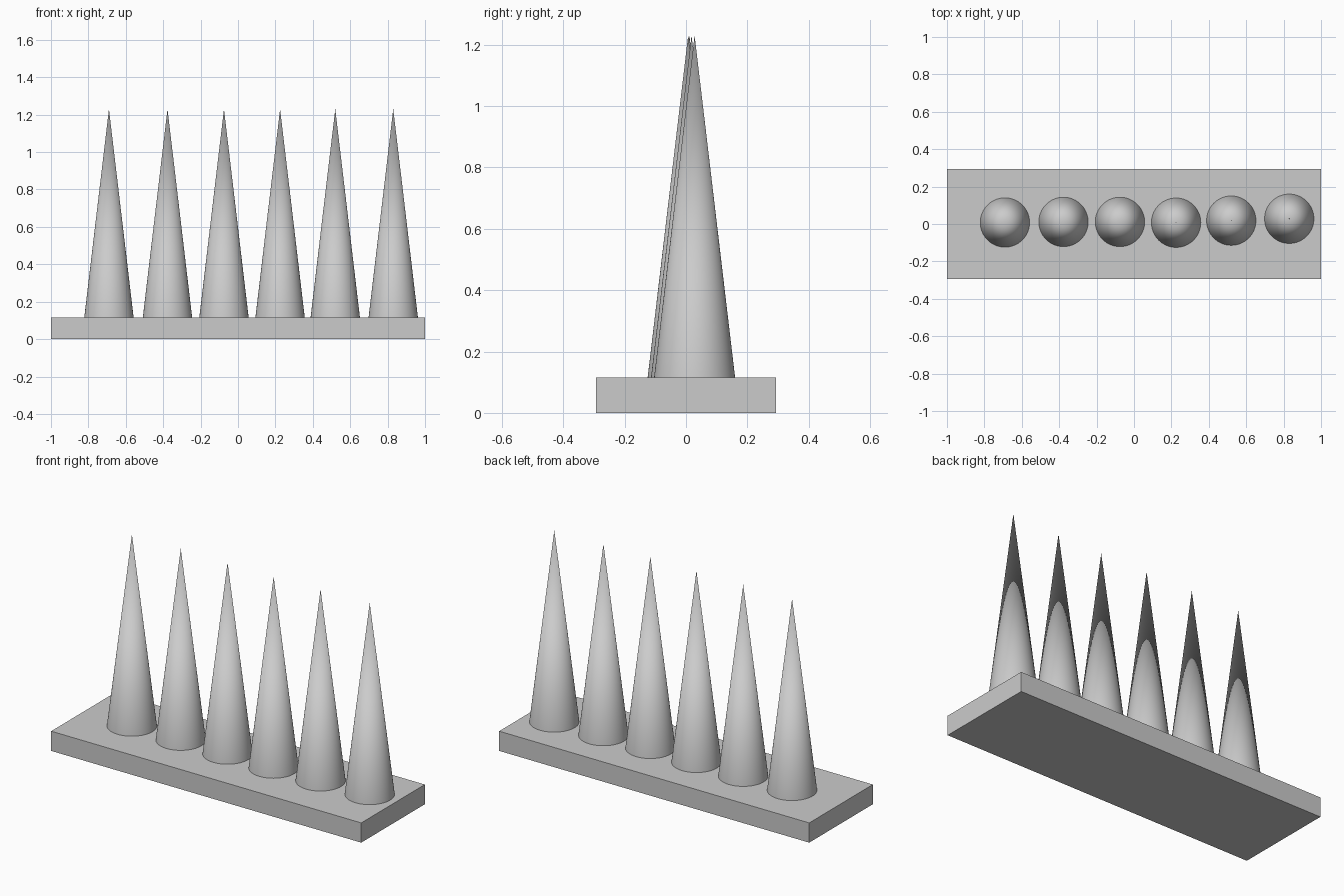
import bpy
import math

default = bpy.data.objects.get("Cube")
if default:
    bpy.data.objects.remove(default, do_unlink=True)

# Single flat colour
grey = bpy.data.materials.new("light_grey")
grey.use_nodes = True
colour = (0.6, 0.6, 0.6, 1)
grey.diffuse_color = colour
grey.node_tree.nodes["Principled BSDF"].inputs["Base Color"].default_value = colour

PLATE_TOP = 0.115
TIP = 1.23
RADIUS = 0.132

# Base plate
bpy.ops.mesh.primitive_cube_add(size=1, location=(0, 0, PLATE_TOP / 2))
plate = bpy.context.object
plate.name = "base_plate"
plate.scale = (2, 0.586, PLATE_TOP)
bpy.ops.object.transform_apply(location=False, rotation=False, scale=True)
plate.data.materials.append(grey)

# Row of slightly uneven spikes standing on the plate
centres = [(-0.69, 0.008), (-0.377, 0.011), (-0.075, 0.011),
           (0.225, 0.007), (0.52, 0.018), (0.83, 0.028)]
for i, (x, y) in enumerate(centres, 1):
    bpy.ops.mesh.primitive_cone_add(
        vertices=64, radius1=RADIUS, radius2=0, depth=TIP - PLATE_TOP,
        location=(x, y, (TIP + PLATE_TOP) / 2))
    spike = bpy.context.object
    spike.name = f"spike_{i}"
    spike.data.materials.append(grey)
    bpy.ops.object.shade_smooth_by_angle(angle=math.radians(40))
